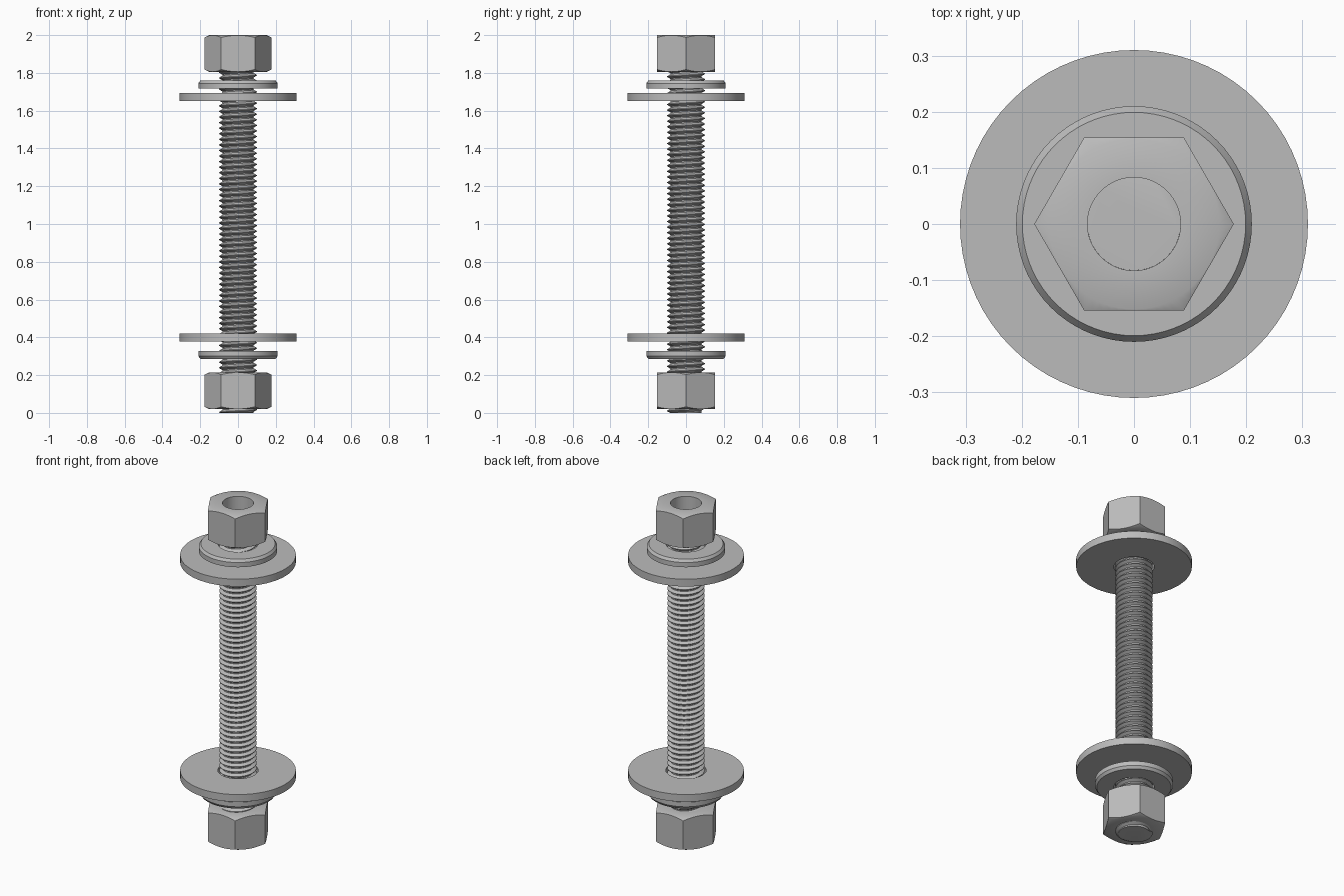
import bpy, bmesh
from math import sin, cos, pi, tau

if "Cube" in bpy.data.objects:
    bpy.data.objects.remove(bpy.data.objects["Cube"])

# One steel colour for everything
steel = bpy.data.materials.new("grey_steel")
steel.use_nodes = True
steel.diffuse_color = (0.5, 0.5, 0.5, 1)
steel.node_tree.nodes["Principled BSDF"].inputs["Base Color"].default_value = (0.5, 0.5, 0.5, 1)


def finish(name, bm, angle=0.56):
    bmesh.ops.remove_doubles(bm, verts=bm.verts, dist=0.0001)
    bmesh.ops.recalc_face_normals(bm, faces=bm.faces)
    mesh = bpy.data.meshes.new(name)
    bm.to_mesh(mesh)
    bm.free()
    mesh.materials.append(steel)
    obj = bpy.data.objects.new(name, mesh)
    bpy.context.collection.objects.link(obj)
    bpy.ops.object.select_all(action="DESELECT")
    obj.select_set(True)
    bpy.context.view_layer.objects.active = obj
    bpy.ops.object.shade_smooth_by_angle(angle=angle)
    return obj


def lathe(name, section, steps=72):
    """Revolve a closed section; section(angle) returns (radius, height) points."""
    bm = bmesh.new()
    rings = [[bm.verts.new((r * cos(a), r * sin(a), z)) for r, z in section(a)]
             for a in (tau * i / steps for i in range(steps))]
    for i, ring in enumerate(rings):
        after = rings[(i + 1) % steps]
        for k in range(len(ring)):
            m = (k + 1) % len(ring)
            bm.faces.new((ring[k], after[k], after[m], ring[m]))
    return finish(name, bm)


def washer(name, low, high, outer, chamfer_side=0):
    """Flat ring, with a chamfer on the side facing its nut."""
    inner, run, drop = 0.108, 0.011, 0.015
    top = [(outer - run, high), (outer, high - drop)] if chamfer_side > 0 else [(outer, high)]
    base = [(outer, low + drop), (outer - run, low)] if chamfer_side < 0 else [(outer, low)]
    points = [(inner, low), (inner, high)] + top + base
    return lathe(name, lambda a: points)


def nut(name, low, high):
    """Hexagonal nut with conical chamfers on both ends."""
    flat, hole = 0.154, 0.083

    def section(a):
        outer = flat / cos((a % (pi / 3)) - pi / 6)
        drop = 0.5 * (outer - flat)
        ring = flat - 0.002
        return [(hole, low), (hole, high), (ring, high), (outer, high - drop - 0.001),
                (outer, low + drop + 0.001), (ring, low)]
    return lathe(name, section)


def threaded_rod(name, length, pitch=0.0295, steps=40):
    """Rod with a right-hand helical thread, its ends trimmed to the root radius."""
    root, crest = 0.083, 0.1
    thread = [(0, root), (0.2, root), (0.54, crest), (0.66, crest)]
    size = len(thread)
    rows = size * (int(length / pitch) + 3)
    bm = bmesh.new()
    columns = []
    for j in range(steps + 1):
        a = tau * j / steps
        column = []
        for i in range(rows):
            part, r = thread[i % size]
            z = pitch * (i // size + part + j / steps - 1)
            if z <= 0 or z >= length:
                z, r = min(max(z, 0), length), root
            column.append(bm.verts.new((r * cos(a), r * sin(a), z)))
        columns.append(column)
    for left, right in zip(columns, columns[1:]):
        for i in range(rows - 1):
            bm.faces.new((left[i], right[i], right[i + 1], left[i + 1]))
    # End caps
    for i in (0, rows - 1):
        bm.faces.new([c[i] for c in columns[:-1]])
    return finish(name, bm)


threaded_rod("threaded_rod", 1.86)

# Hardware at each end, chamfered washers facing their nuts
nut("lower_nut", 0.02, 0.215)
washer("lower_small_washer", 0.286, 0.328, 0.21, -1)
washer("lower_large_washer", 0.377, 0.42, 0.31)
washer("upper_large_washer", 1.65, 1.693, 0.31)
washer("upper_small_washer", 1.717, 1.76, 0.21, 1)
nut("upper_nut", 1.805, 2.0)
